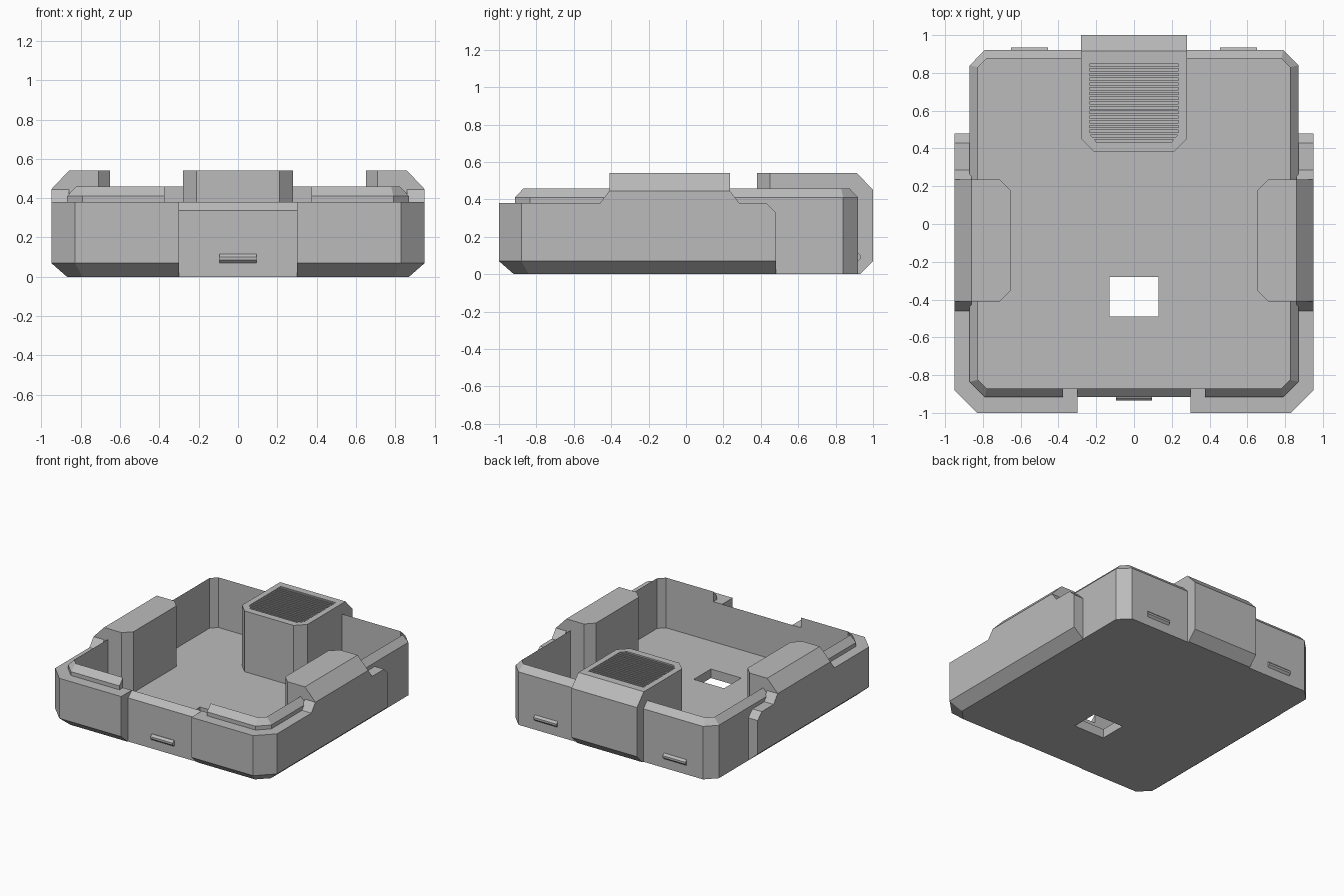
import bpy, bmesh

cube = bpy.data.objects.get("Cube")
if cube:
    bpy.data.objects.remove(cube, do_unlink=True)

# One grey material for everything
grey = bpy.data.materials.new("plain_grey")
grey.use_nodes = True
COLOUR = (0.5, 0.5, 0.5, 1)
grey.diffuse_color = COLOUR
grey.node_tree.nodes["Principled BSDF"].inputs["Base Color"].default_value = COLOUR


def loft(name, solids, mirror=False, cutter=False):
    """Each solid is a list of rings of 3D points, skinned and capped at both ends."""
    bm = bmesh.new()
    for rings in solids:
        loops = [[bm.verts.new(p) for p in ring] for ring in rings]
        n = len(loops[0])
        for a, b in zip(loops, loops[1:]):
            for i in range(n):
                j = (i + 1) % n
                bm.faces.new((a[i], a[j], b[j], b[i]))
        bm.faces.new(loops[0][::-1])
        bm.faces.new(loops[-1])
    bmesh.ops.recalc_face_normals(bm, faces=bm.faces)
    mesh = bpy.data.meshes.new(name)
    bm.to_mesh(mesh)
    bm.free()
    obj = bpy.data.objects.new(name, mesh)
    bpy.context.collection.objects.link(obj)
    mesh.materials.append(grey)
    if mirror:
        obj.modifiers.new("mirror", 'MIRROR')
    if cutter:
        obj.hide_render = True
        obj.hide_viewport = True
        obj.display_type = 'WIRE'
    return obj


def at(outline, z):
    return [(x, y, z) for x, y in outline]


def along_x(profile, x0, x1):
    return [[(x, y, z) for y, z in profile] for x in (x0, x1)]


def box(x0, x1, y0, y1, z0, z1):
    return along_x([(y0, z0), (y1, z0), (y1, z1), (y0, z1)], x0, x1)


def cut(obj, cutter):
    mod = obj.modifiers.new("cut", 'BOOLEAN')
    mod.operation = 'DIFFERENCE'
    mod.solver = 'EXACT'
    mod.object = cutter


def tray_outline(x, y0, y1, c):
    half = [(x - c, y0), (x, y0 + c), (x, y1 - c), (x - c, y1)]
    return half + [(-px, py) for px, py in reversed(half)]


# Open tray with walls that taper to a thin rim
outer = tray_outline(0.87, -0.915, 0.92, 0.08)
inner = tray_outline(0.825, -0.87, 0.875, 0.045)
tray = loft("tray", [[at(outer, 0), at(outer, 0.41), at(inner, 0.458), at(inner, 0.07)]])

# Floor opening, lowered front wall and its sloped sill
cut(tray, loft("floor_opening_cutter", [box(-0.13, 0.13, -0.49, -0.28, -0.1, 0.2)], cutter=True))
cut(tray, loft("front_notch_cutter", [box(-0.375, 0.375, -1.1, -0.75, 0.38, 0.6)], cutter=True))
sill = [(-0.96, 0.295), (-0.865, 0.385), (-0.865, 0.5), (-0.96, 0.5)]
cut(tray, loft("front_sill_cutter", [along_x(sill, -0.3, 0.3)], cutter=True))


# Corner bumpers that run on into side skirts
def skirt_outline(x, y, c, end):
    return [(0.3, y), (x - c, y), (x, y + c), (x, end),
            (0.86, end), (0.86, -0.84), (0.79, -0.905), (0.3, -0.905)]


skirt = skirt_outline(0.95, -1.0, 0.12, 0.48)
loft("side_skirts", [[at(skirt_outline(0.87, -0.92, 0.08, 0.48), 0), at(skirt, 0.07),
                      at(skirt, 0.33), at(skirt_outline(0.95, -1.0, 0.12, 0.43), 0.38)]],
     mirror=True)
raised = [(-0.46, 0.38), (-0.41, 0.445), (0.235, 0.445), (0.285, 0.38)]
loft("skirt_risers", [along_x(raised, 0.86, 0.95)], mirror=True)


# Side pods
def pod_outline(x):
    return [(0.65, -0.35), (0.71, -0.41), (x, -0.41), (x, 0.235), (0.71, 0.235), (0.65, 0.175)]


loft("side_pods", [[at(pod_outline(0.9), 0.06), at(pod_outline(0.9), 0.445),
                    at(pod_outline(0.95), 0.445), at(pod_outline(0.86), 0.54)]], mirror=True)


# Rear housing with chamfered edges
def housing_outline(y):
    return [(-0.28, y), (-0.28, 0.45), (-0.21, 0.38), (0.21, 0.38), (0.28, 0.45), (0.28, y)]


housing = loft("rear_housing", [[at(housing_outline(0.93), 0), at(housing_outline(1.0), 0.07),
                                 at(housing_outline(1.0), 0.45), at(housing_outline(0.915), 0.54)]])

# Grille pocket and slats
pocket = [(-0.235, 0.86), (-0.235, 0.475), (-0.2, 0.435), (0.2, 0.435), (0.235, 0.475), (0.235, 0.86)]
cut(housing, loft("grille_cutter", [[at(pocket, 0.515), at(pocket, 0.6)]], cutter=True))
pitch = 0.425 / 17
loft("grille_slats", [box(-0.24, 0.24, y, y + pitch * 0.5, 0.505, 0.536)
                      for y in (0.435 + pitch * (i + 0.5) for i in range(17))])

# Small pointed light bars
bar = [(0.9, 0.07), (0.92, 0.07), (0.935, 0.085), (0.935, 0.1), (0.92, 0.115), (0.9, 0.115)]
loft("rear_light_bars", [along_x(bar, 0.455, 0.65)], mirror=True)
loft("front_light_bar", [along_x([(-y, z) for y, z in bar], -0.095, 0.095)])
